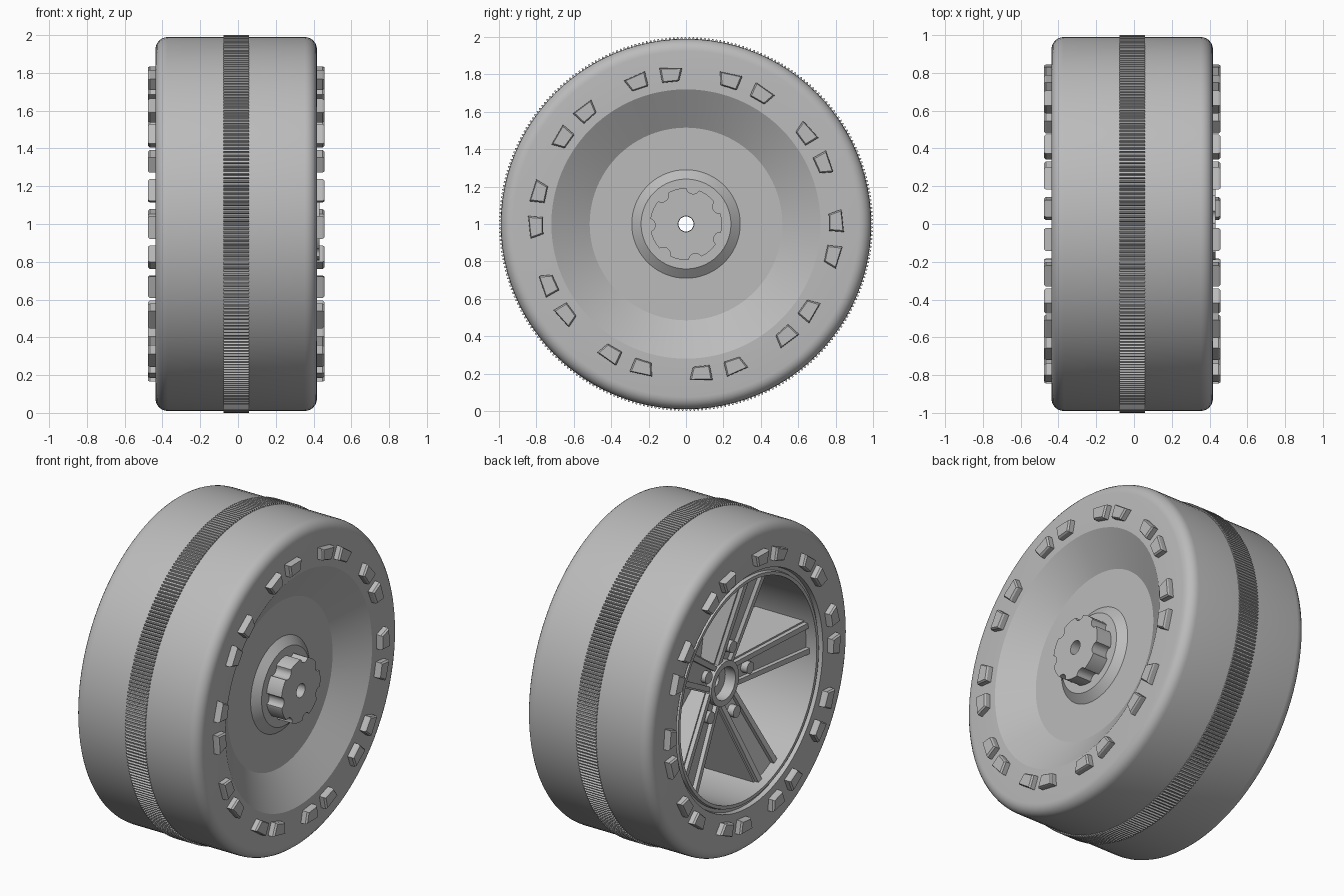
import bpy, bmesh
from math import sin, cos, radians, pi
from mathutils import Matrix

cube = bpy.data.objects.get("Cube")
if cube:
    bpy.data.objects.remove(cube)

grey = bpy.data.materials.new("mid_grey")
grey.use_nodes = True
grey.diffuse_color = (0.5, 0.5, 0.5, 1)
grey.node_tree.nodes["Principled BSDF"].inputs["Base Color"].default_value = (0.5, 0.5, 0.5, 1)


def polar(x, r, a, t=0.0):
    """Point at radius r and angle a around the axle, shifted sideways by t."""
    return (x, r * cos(a) - t * sin(a), 1 + r * sin(a) + t * cos(a))


def finish(name, bm, smooth=True):
    bmesh.ops.recalc_face_normals(bm, faces=bm.faces)
    mesh = bpy.data.meshes.new(name)
    bm.to_mesh(mesh)
    bm.free()
    obj = bpy.data.objects.new(name, mesh)
    bpy.context.collection.objects.link(obj)
    mesh.materials.append(grey)
    if smooth:
        bpy.ops.object.select_all(action="DESELECT")
        obj.select_set(True)
        bpy.context.view_layer.objects.active = obj
        bpy.ops.object.shade_smooth_by_angle(angle=radians(28))
    return obj


def turned(name, profile, n=96, shape=None):
    """Closed (x, radius) profile turned around the axle; shape alters outer rings."""
    bm = bmesh.new()
    rings = []
    for x, r in profile:
        ring = []
        for i in range(n):
            a = 2 * pi * i / n
            rad = shape(r, a, i) if shape else r
            ring.append(bm.verts.new(polar(x, rad, a)))
        rings.append(ring)
    for k, ring in enumerate(rings):
        after = rings[(k + 1) % len(rings)]
        for i in range(n):
            j = (i + 1) % n
            bm.faces.new((ring[i], ring[j], after[j], after[i]))
    return finish(name, bm)


def add_block(bm, bottom, top):
    """Six-sided block between two matching quads."""
    lo = [bm.verts.new(p) for p in bottom]
    hi = [bm.verts.new(p) for p in top]
    bm.faces.new(lo)
    bm.faces.new(hi)
    for i in range(4):
        j = (i + 1) % 4
        bm.faces.new((lo[i], lo[j], hi[j], hi[i]))


# Tyre with rounded shoulders, wheel barrel and dished cover in one turned shell
R, LEFT, RIGHT, ROUND = 0.99, 0.418, -0.437, 0.065
shoulder = [(ROUND * sin(radians(a)), ROUND * cos(radians(a))) for a in range(0, 91, 15)]
profile = [(RIGHT + ROUND - s, R - ROUND + c) for s, c in reversed(shoulder)]
profile += [(LEFT - ROUND + s, R - ROUND + c) for s, c in shoulder]
profile += [(LEFT, 0.72), (0.29, 0.515), (0.29, 0.29), (0.33, 0.24), (0.33, 0.04),
            (0.26, 0.04), (0.26, 0.5), (0.36, 0.67),
            (-0.43, 0.67), (-0.43, 0.69), (-0.41, 0.695), (-0.41, 0.715), (RIGHT, 0.72)]
turned("tyre_and_cover", profile)

# Ribbed centre band
turned("ribbed_band", [(-0.077, 1.0), (0.058, 1.0), (0.058, 0.97), (-0.077, 0.97)], 1200,
       lambda r, a, i: r - 0.013 if r > 0.98 and i % 4 > 1 else r)


# Scalloped knob on the cover
def scallop(r, a, i):
    if r < 0.1:
        return r
    step = 2 * pi / 7
    off = (a - radians(79) + step / 2) % step - step / 2
    d = abs(off) * r
    return r - (0.034 ** 2 - d * d) ** 0.5 * 0.8 if d < 0.034 else r


turned("cover_knob", [(0.32, 0.192), (0.432, 0.192), (0.432, 0.042), (0.32, 0.042)], 210, scallop)

# Paired tread lugs on both sidewalls
bm = bmesh.new()
for side, base in ((1, LEFT), (-1, RIGHT)):
    for k in range(10):
        for flip in (1, -1):
            def corners(x, inset):
                pts = ((0.845, 2.7), (0.835, 11), (0.765, 9.6), (0.765, 2.9))
                return [polar(x, 0.805 + (r - 0.805) * inset,
                              radians(66.4 + 36 * k + flip * (6.6 + (d - 6.6) * inset)))
                        for r, d in pts]
            add_block(bm, corners(base - side * 0.02, 1), corners(base + side * 0.03, 1))
            add_block(bm, corners(base + side * 0.03, 1), corners(base + side * 0.04, 0.86))
bmesh.ops.remove_doubles(bm, verts=bm.verts, dist=0.0005)
finish("sidewall_lugs", bm, False)

# Spokes: sloping bodies with raised rails along both edges
bm = bmesh.new()


def bar(a, t0, t1, x0, x1, back):
    """Spoke bar from hub to rim; t are (hub, rim) side offsets, x the front depths."""
    def quad(xa, xb):
        return [polar(xa, 0.11, a, t0[0]), polar(xb, 0.68, a, t0[1]),
                polar(xb, 0.68, a, t1[1]), polar(xa, 0.11, a, t1[0])]
    add_block(bm, quad(back, back), quad(x0, x1))


spoke_angles = [radians(31 + 72 * k) for k in range(5)]
for a in spoke_angles:
    bar(a, (-0.085, -0.11), (0.085, 0.11), -0.23, -0.36, -0.02)
    for s in (1, -1):
        bar(a, (s * 0.045, s * 0.065), (s * 0.075, s * 0.1), -0.255, -0.385, -0.1)
finish("spokes", bm, False)

# Hub tube with recessed face, and the plate behind the spoke roots
turned("hub", [(-0.27, 0.135), (0.28, 0.135), (0.28, 0.04), (-0.2, 0.04),
               (-0.2, 0.1), (-0.27, 0.1)], 48)
turned("spoke_plate", [(-0.14, 0.3), (-0.04, 0.3), (-0.04, 0.12), (-0.14, 0.12)], 60)

# Wheel bolts at the spoke roots
bm = bmesh.new()
for a in spoke_angles:
    place = Matrix.Translation(polar(-0.23, 0.22, a)) @ Matrix.Rotation(pi / 2, 4, "Y")
    bmesh.ops.create_cone(bm, cap_ends=True, segments=20, radius1=0.036, radius2=0.036,
                          depth=0.12, matrix=place)
finish("wheel_bolts", bm)
